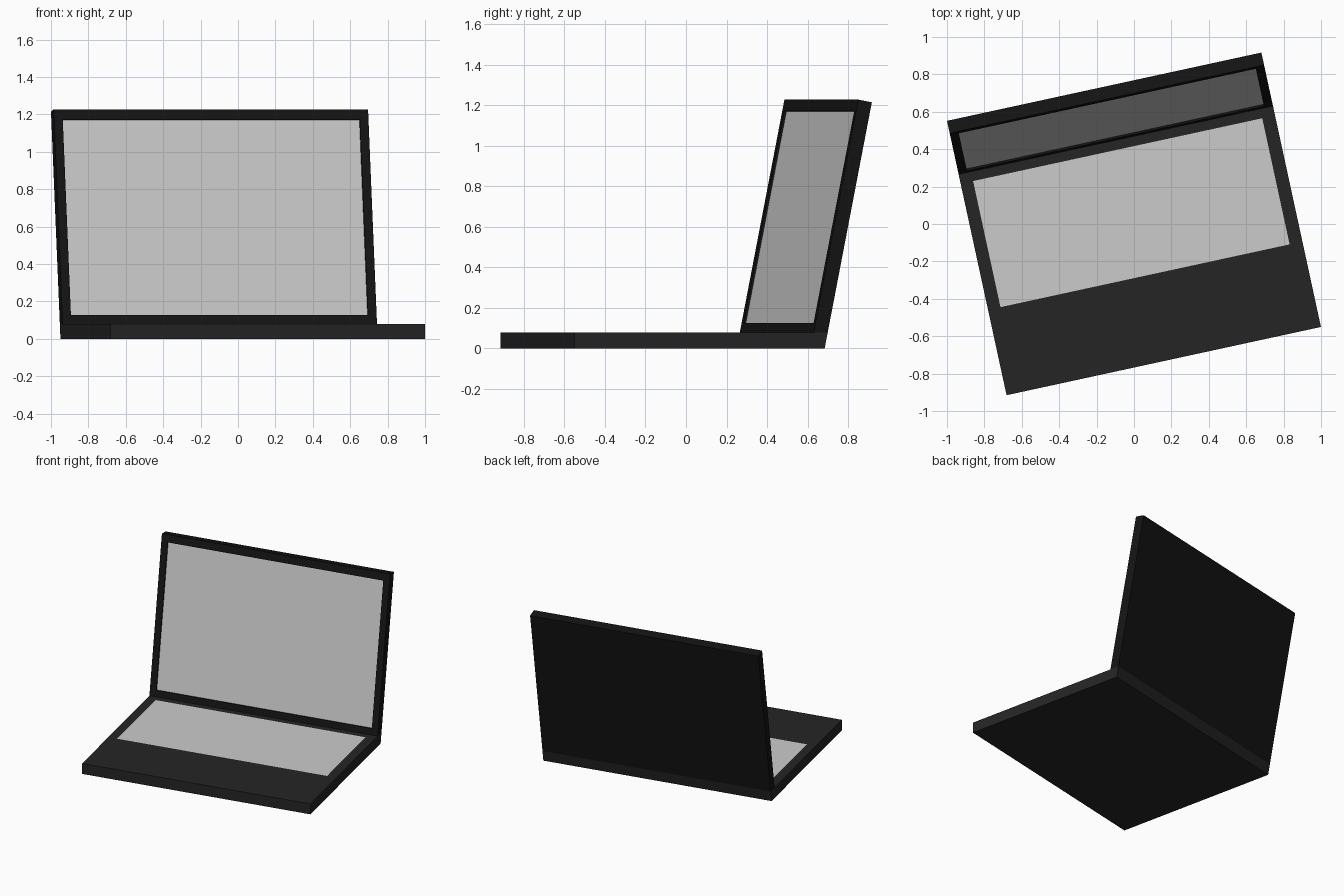
import bpy, bmesh
from math import radians, sin, cos, tan
from mathutils import Matrix, Vector

if "Cube" in bpy.data.objects:
    bpy.data.objects.remove(bpy.data.objects["Cube"])

W, DEPTH = 1.72, 1.50            # width, and depth including the tilted lid
THICK, TOP = 0.08, 1.214         # base thickness, height of lid's back top edge
BACK = 1.263                     # depth of base at floor level
TILT = radians(11.1)
LID_T = 0.069
# local axes: x across, y front to back; turned about z and centred
PLACE = Matrix.Rotation(radians(12.25), 4, 'Z') @ Matrix.Translation((-W / 2, -DEPTH / 2, 0))


def material(name, v):
    m = bpy.data.materials.new(name)
    m.diffuse_color = (v, v, v, 1)
    m.use_nodes = True
    m.node_tree.nodes["Principled BSDF"].inputs["Base Color"].default_value = m.diffuse_color
    return m


def finish(name, bm, mat=None):
    me = bpy.data.meshes.new(name)
    bm.transform(PLACE)
    bm.to_mesh(me)
    bm.free()
    ob = bpy.data.objects.new(name, me)
    bpy.context.collection.objects.link(ob)
    if mat:
        me.materials.append(mat)
    return ob


def prism(profile):
    """Side profile of (y, z) points swept across the full width."""
    bm = bmesh.new()
    f = bm.faces.new([bm.verts.new((0, y, z)) for y, z in profile])
    ext = bmesh.ops.extrude_face_region(bm, geom=[f])
    bmesh.ops.translate(bm, vec=(W, 0, 0),
                        verts=[v for v in ext['geom'] if isinstance(v, bmesh.types.BMVert)])
    bmesh.ops.recalc_face_normals(bm, faces=bm.faces)
    return bm


def panel(name, corners):
    bm = bmesh.new()
    bm.faces.new([bm.verts.new(c) for c in corners])
    finish(name, bm)


base_mat = material("base_black", 0.018)
lid_mat = material("lid_black", 0.007)


def back_y(z):
    return BACK + z * tan(TILT)


# base slab, its back edge follows the tilt of the lid
finish("base", prism([(0, 0), (BACK, 0), (back_y(THICK), THICK), (0, THICK)]), base_mat)

# key area, a flat panel on the base
z = THICK + 0.001
panel("keyboard_area", [(0.068, 0.467, z), (W - 0.07, 0.467, z),
                        (W - 0.07, 1.157, z), (0.068, 1.157, z)])

# tilted lid with recessed screen opening
front_off = LID_T / cos(TILT)
bm = prism([(back_y(THICK) - front_off, THICK), (back_y(THICK), THICK), (back_y(TOP), TOP),
            (back_y(TOP) - LID_T * cos(TILT), TOP + LID_T * sin(TILT))])
normal = Vector((0, -cos(TILT), sin(TILT)))
face = max(bm.faces, key=lambda f: f.normal.dot(normal))
bmesh.ops.inset_region(bm, faces=[face], thickness=0.067)
for v in face.verts:                       # wider border along the top
    if v.co.z > 0.6:
        v.co -= Vector((0, sin(TILT), cos(TILT))) * 0.009
ext = bmesh.ops.extrude_discrete_faces(bm, faces=[face])
face = ext['faces'][0]
bmesh.ops.translate(bm, vec=normal * -0.011, verts=face.verts)
corners = [v.co.copy() for v in face.verts]
bmesh.ops.delete(bm, geom=[face], context='FACES_ONLY')
finish("lid", bm, lid_mat)

# screen fills the opening
panel("screen", corners)
